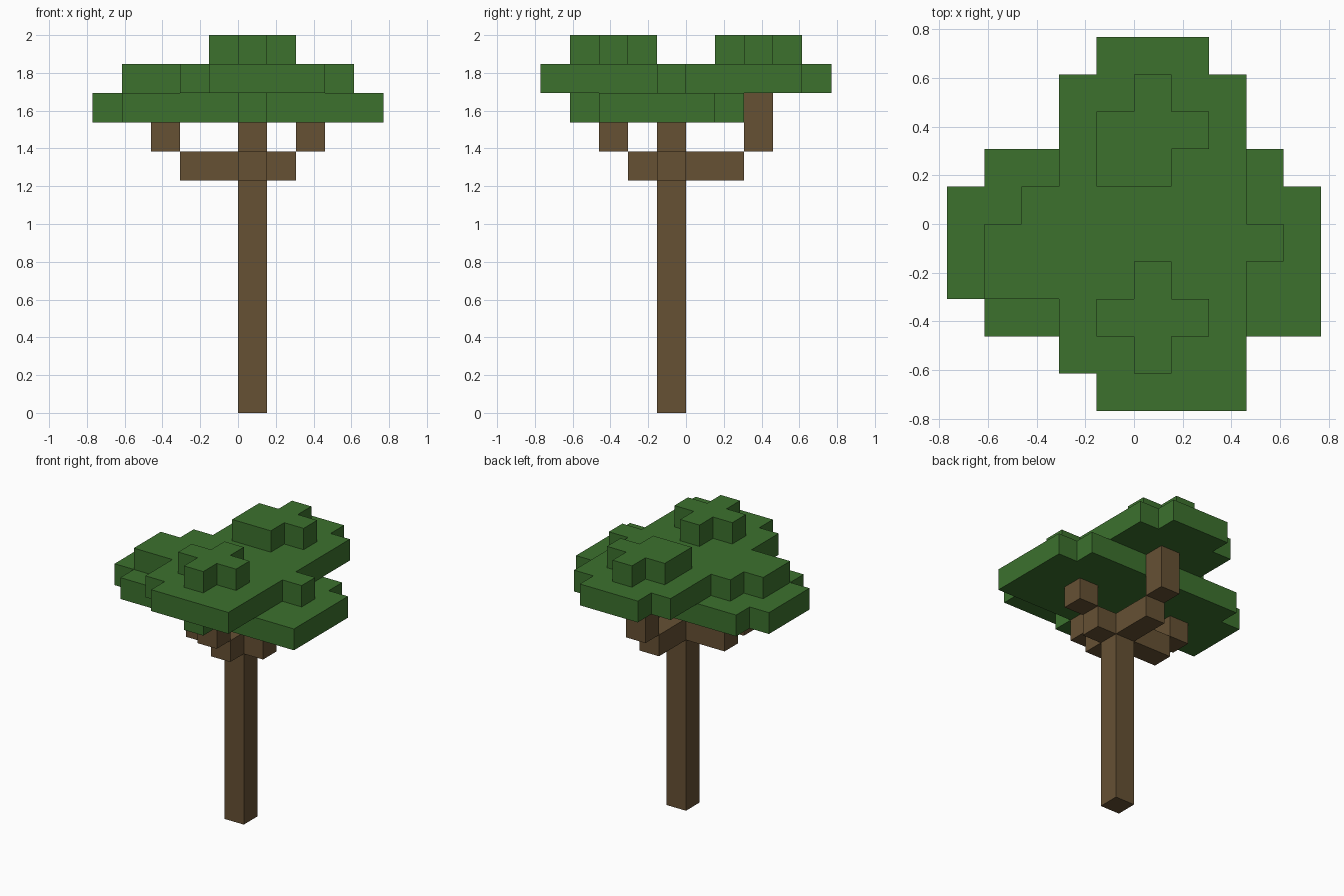
import bpy
import bmesh
import math
from mathutils import Vector

U = 2 / 13  # edge length of one block

default = bpy.data.objects.get("Cube")
if default:
    bpy.data.objects.remove(default, do_unlink=True)


def make_material(name, color):
    mat = bpy.data.materials.new(name)
    mat.use_nodes = True
    mat.diffuse_color = color
    mat.node_tree.nodes["Principled BSDF"].inputs["Base Color"].default_value = color
    return mat


bark = make_material("bark brown", (0.133, 0.082, 0.034, 1))
leaf = make_material("leaf green", (0.045, 0.166, 0.027, 1))


def blocks(x0, x1, y0, y1, z0, z1):
    """Set of unit blocks filling a box."""
    return {(x, y, z) for x in range(x0, x1) for y in range(y0, y1) for z in range(z0, z1)}


def slab(z, rows):
    """One layer of blocks from rows (y0, y1, x0, x1)."""
    return set().union(*(blocks(x0, x1, y0, y1, z, z + 1) for y0, y1, x0, x1 in rows))


def build(name, cells, mat):
    """Closed outer skin of a set of blocks, with flat areas merged."""
    bm = bmesh.new()
    for cell in cells:
        centre = Vector(cell) + Vector((0.5, 0.5, 0.5))
        for axis in range(3):
            for sign in (-1, 1):
                n = Vector((0, 0, 0))
                n[axis] = sign
                if tuple(int(c + d) for c, d in zip(cell, n)) in cells:
                    continue
                a = Vector((0, 0, 0))
                a[(axis + 1) % 3] = 0.5
                b = n.cross(a)
                corners = (-a - b, a - b, a + b, b - a)
                bm.faces.new([bm.verts.new((centre + n / 2 + c) * U) for c in corners])
    bmesh.ops.remove_doubles(bm, verts=bm.verts, dist=U / 100)
    bmesh.ops.dissolve_limit(bm, angle_limit=math.radians(1), verts=bm.verts, edges=bm.edges)
    mesh = bpy.data.meshes.new(name)
    bm.to_mesh(mesh)
    bm.free()
    mesh.materials.append(mat)
    obj = bpy.data.objects.new(name, mesh)
    bpy.context.collection.objects.link(obj)


# Trunk with the cross of four arms on top
build("trunk", blocks(0, 1, -1, 0, 0, 9)
      | blocks(-2, 2, -1, 0, 8, 9) | blocks(0, 1, -2, 2, 8, 9), bark)

# Raised branch ends
build("right_branch", blocks(-3, -2, -1, 0, 9, 10), bark)
build("left_branch", blocks(2, 3, -1, 0, 9, 10), bark)
build("front_branch", blocks(0, 1, -3, -2, 9, 10), bark)
build("back_branch", blocks(0, 1, 2, 3, 9, 11), bark)

# Canopy layers, bottom to top
build("lower_canopy", slab(10, [
    (-4, -3, 0, 1), (-3, -2, -4, 5), (-2, 1, -5, 5), (1, 2, -4, 4)]), leaf)
build("middle_canopy", slab(11, [
    (-5, -4, -1, 3), (-4, -2, -2, 3), (-2, -1, -4, 3), (-1, 0, -4, 4),
    (0, 1, -3, 3), (1, 4, -2, 3), (4, 5, -1, 2)]), leaf)
build("front_crown", slab(12, [(-4, -1, 0, 1), (-3, -2, -1, 2)]), leaf)
build("back_crown", slab(12, [(1, 2, -1, 1), (2, 3, -1, 2), (3, 4, 0, 1)]) | slab(12, [(2, 3, -1, 1)]), leaf)
